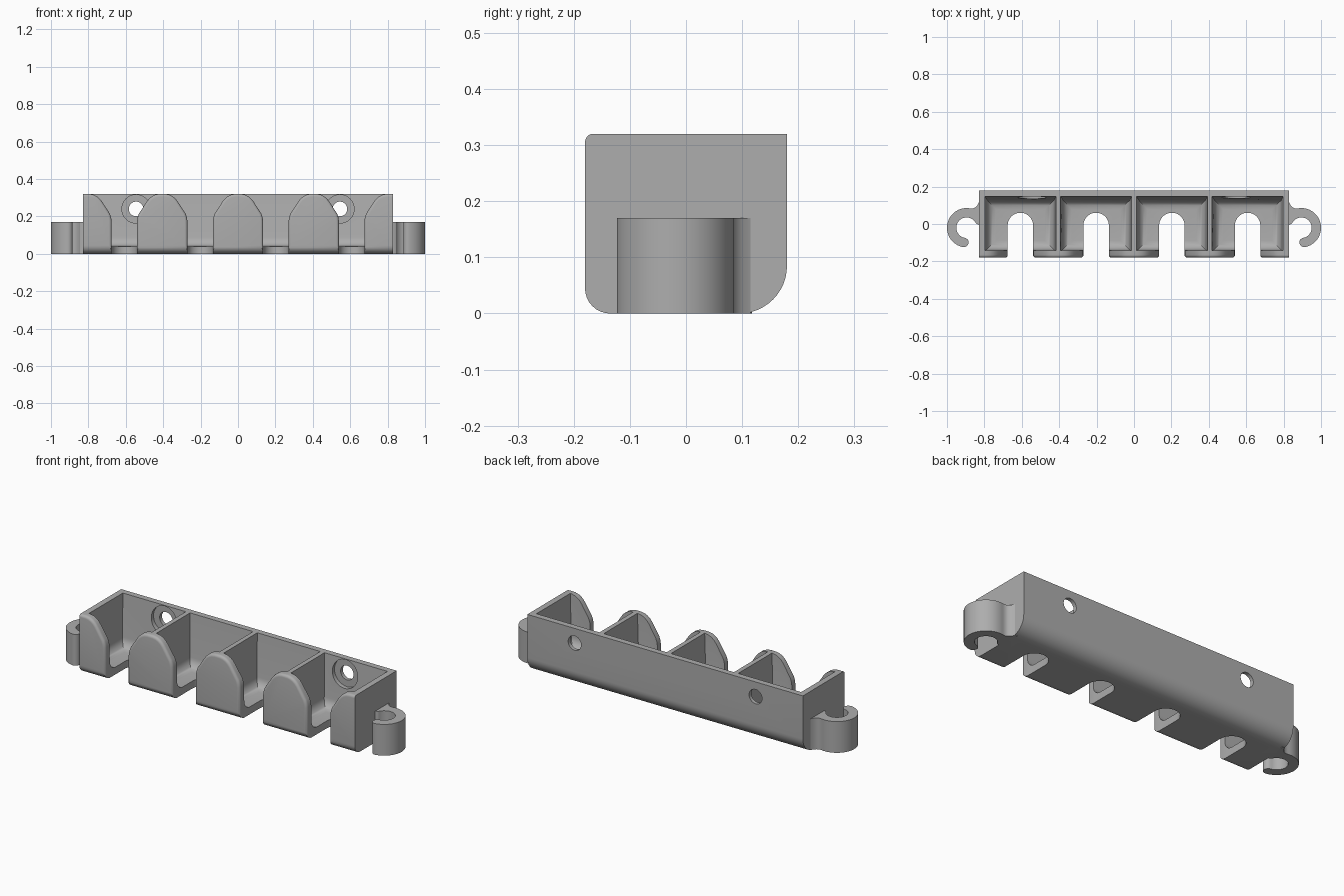
import bpy, bmesh
from math import sin, cos, pi, radians
from mathutils import Vector, Matrix

cube = bpy.data.objects.get("Cube")
if cube:
    bpy.data.objects.remove(cube, do_unlink=True)

PITCH = 0.405
BAYS = [PITCH * (i - 1.5) for i in range(4)]
LENGTH, DEPTH, HEIGHT = 1.66, 0.36, 0.32

grey = bpy.data.materials.new("plain grey")
grey.use_nodes = True
colour = (0.42, 0.42, 0.42, 1)
grey.diffuse_color = colour
grey.node_tree.nodes["Principled BSDF"].inputs["Base Color"].default_value = colour


def finish(name, bm):
    bmesh.ops.recalc_face_normals(bm, faces=bm.faces)
    mesh = bpy.data.meshes.new(name)
    bm.to_mesh(mesh)
    bm.free()
    mesh.materials.append(grey)
    ob = bpy.data.objects.new(name, mesh)
    bpy.context.collection.objects.link(ob)
    return ob


def loft(name, sections):
    """Closed solid through rings that share a vertex count."""
    bm = bmesh.new()
    rings = [[bm.verts.new(p) for p in ring] for ring in sections]
    n = len(rings[0])
    for a, b in zip(rings, rings[1:]):
        for i in range(n):
            j = (i + 1) % n
            bm.faces.new((a[i], a[j], b[j], b[i]))
    bm.faces.new(rings[0])
    bm.faces.new(rings[-1])
    return finish(name, bm)


def arc(cx, cy, r, start, end, steps):
    angles = [radians(start + (end - start) * i / steps) for i in range(steps + 1)]
    return [(cx + r * cos(a), cy + r * sin(a)) for a in angles]


def cut(target, cutter):
    cutter.hide_render = True
    mod = target.modifiers.new("cut", 'BOOLEAN')
    mod.operation = 'DIFFERENCE'
    mod.solver = 'EXACT'
    mod.object = cutter
    bpy.context.view_layer.objects.active = target
    bpy.ops.object.modifier_apply(modifier=mod.name)
    bpy.data.objects.remove(cutter, do_unlink=True)


def smooth(ob):
    bpy.ops.object.select_all(action='DESELECT')
    ob.select_set(True)
    bpy.context.view_layer.objects.active = ob
    bpy.ops.object.shade_smooth_by_angle(angle=radians(32))


# Rack body: side profile with rounded lower edges
F, B = -DEPTH / 2, DEPTH / 2
side = (arc(F + 0.045, 0.045, 0.045, 180, 270, 8)
        + arc(B - 0.085, 0.085, 0.085, -90, 0, 12)
        + [(B, HEIGHT)]
        + arc(F + 0.01, HEIGHT - 0.01, 0.01, 90, 180, 4))
body = loft("rack_body", [[(x, y, z) for y, z in side] for x in (-LENGTH / 2, LENGTH / 2)])


# Drafted pocket with filleted floor edges
def pocket(cx):
    bm = bmesh.new()
    bmesh.ops.create_cube(bm, size=1)
    for v in bm.verts:
        top = v.co.z > 0
        half = 0.191 if top else 0.18
        back = 0.15 if top else 0.128
        front = -0.143 if top else -0.138
        v.co = (cx + (half if v.co.x > 0 else -half),
                back if v.co.y > 0 else front, 0.35 if top else 0.04)
    floor = [e for e in bm.edges if all(v.co.z < 0.1 for v in e.verts)]
    bmesh.ops.bevel(bm, geom=floor, offset=0.05, segments=7, profile=0.5, affect='EDGES')
    return finish("pocket_cutter", bm)


# Front opening, flared at the face to round the edges of the front plates
half = [(0.068, -0.1), (0.068, 0.175), (0.071, 0.195), (0.078, 0.215), (0.12, 0.28),
        (0.133, 0.296), (0.148, 0.308), (0.165, 0.316), (0.185, 0.32), (0.235, 0.3205)]


def grow(points, d):
    out = []
    for i, p in enumerate(points):
        a, b = points[max(i - 1, 0)], points[min(i + 1, len(points) - 1)]
        t = (Vector(b) - Vector(a)).normalized()
        out.append((p[0] + t.y * d, p[1] - t.x * d))
    return out


def opening(cx):
    r = 0.015
    steps = [(-0.13, 0)] + [(F + r * (1 - sin(a)), r * (1 - cos(a)))
                            for a in (i * pi / 10 for i in range(6))] + [(F - 0.05, r)]
    sections = []
    for y, d in steps:
        pts = grow(half, d)
        pts.append((pts[-1][0], 0.4))
        ring = pts + [(-x, z) for x, z in reversed(pts)]
        sections.append([(cx + x, y, z) for x, z in ring])
    return loft("opening_cutter", sections)


# Round-ended slot through the floor
def slot(cx):
    outline = [(0.068, -0.3)] + arc(0, -0.008, 0.068, 0, 180, 24) + [(-0.068, -0.3)]
    return loft("slot_cutter", [[(cx + x, y, z) for x, y in outline] for z in (-0.1, 0.18)])


for x in BAYS:
    cut(body, pocket(x))
for x in BAYS:
    cut(body, opening(x))
    cut(body, slot(x))

# Screw holes with counterbores in the back wall
for x in (-0.545, 0.545):
    for radius, y0, y1 in ((0.076, 0.08, 0.16), (0.039, 0.1, 0.25)):
        circle = arc(x, 0.24, radius, 0, 360, 40)[:-1]
        cut(body, loft("hole_cutter", [[(u, y, w) for u, w in circle] for y in (y0, y1)]))
smooth(body)


# Side hooks: open rings flaring into the end walls
def hook(name, sign):
    cx, cy, ro, ri = 0.895, -0.02, 0.105, 0.055
    end = -80
    mid = (ro + ri) / 2
    tx, ty = cx + mid * cos(radians(end)), cy + mid * sin(radians(end))
    outline = ([(0.815, 0.118), (0.83, 0.115), (0.838, 0.1), (0.85, 0.088), (0.862, 0.083)]
               + arc(cx, cy, ro, 100, end, 32)
               + arc(tx, ty, (ro - ri) / 2, end, end - 180, 8)[1:-1]
               + arc(cx, cy, ri, end, 155, 28)
               + [(0.83, -0.005), (0.815, -0.005)])
    ob = loft(name, [[(sign * x, y, z) for x, y in outline] for z in (0, 0.17)])
    # Trim the part under the body's rounded back edge
    smooth(ob)


hook("left_hook", 1)
hook("right_hook", -1)
